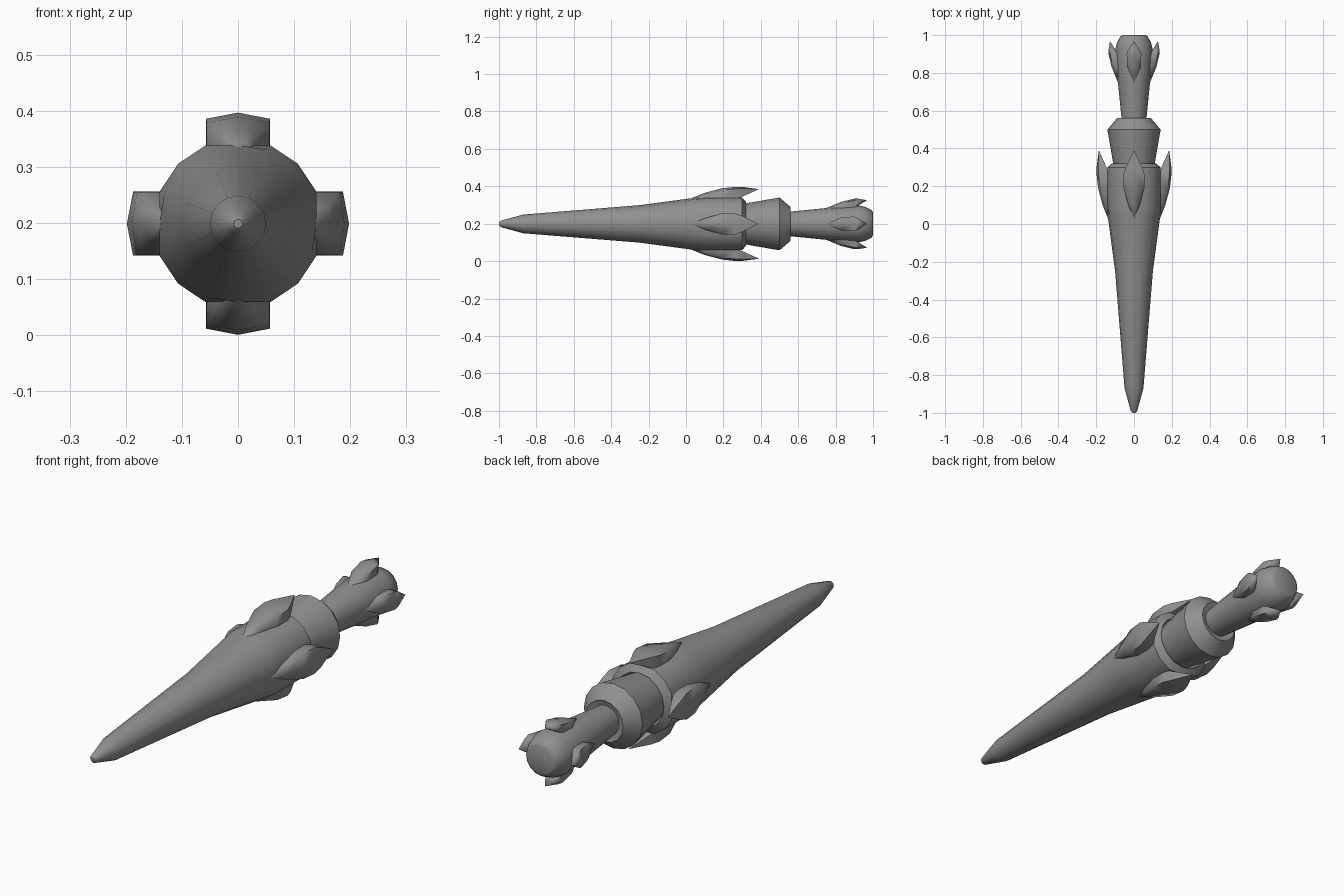
import bpy, bmesh
from math import sin, cos, pi, radians

if "Cube" in bpy.data.objects:
    bpy.data.objects.remove(bpy.data.objects["Cube"])

CZ = 0.199   # height of the long axis
SIDES = 16

# Dark grey finish shared by every part
dark = bpy.data.materials.new("dark_grey")
dark.diffuse_color = (0.28, 0.28, 0.28, 1)
dark.use_nodes = True
dark.node_tree.nodes["Principled BSDF"].inputs["Base Color"].default_value = dark.diffuse_color


def finish(name, bm, angle=35):
    bmesh.ops.remove_doubles(bm, verts=bm.verts, dist=1e-5)
    bmesh.ops.recalc_face_normals(bm, faces=bm.faces)
    me = bpy.data.meshes.new(name)
    bm.to_mesh(me)
    bm.free()
    me.materials.append(dark)
    ob = bpy.data.objects.new(name, me)
    bpy.context.collection.objects.link(ob)
    bpy.ops.object.select_all(action='DESELECT')
    ob.select_set(True)
    bpy.context.view_layer.objects.active = ob
    bpy.ops.object.shade_smooth_by_angle(angle=radians(angle))
    return ob


def lathe(name, profile, flat=None):
    """Turn (y, radius) points round the long axis; flat caps the radius on the four axes."""
    bm = bmesh.new()
    rings = []
    for y, r in profile:
        ring = []
        for i in range(SIDES):
            a = 2 * pi * i / SIDES
            rr = min(r, flat) if flat and i % 4 == 0 else r
            ring.append(bm.verts.new((rr * cos(a), y, CZ + rr * sin(a))))
        rings.append(ring)
    for a, b in zip(rings, rings[1:]):
        for i in range(SIDES):
            j = (i + 1) % SIDES
            bm.faces.new((a[i], a[j], b[j], b[i]))
    bm.faces.new(rings[0])
    bm.faces.new(rings[-1])
    return finish(name, bm)


def leaf_fins(name, stations):
    """Four leaf fins; stations are (y, half width, ridge r, edge r, base r)."""
    for k in range(4):
        bm = bmesh.new()
        a = k * pi / 2
        loops = []
        for y, w, ridge, edge, base in stations:
            pts = [(-w, base), (-w, edge), (0, ridge), (w, edge), (w, base)]
            loops.append([bm.verts.new((r * cos(a) - t * sin(a), y,
                                        CZ + r * sin(a) + t * cos(a))) for t, r in pts])
        for p, q in zip(loops, loops[1:]):
            for i in range(5):
                j = (i + 1) % 5
                bm.faces.new((p[i], p[j], q[j], q[i]))
        finish(f"{name}_{k + 1}", bm, 75)


# Long tapered shaft with a recessed rear rim
lathe("shaft", [(-1.0, 0.008), (-0.99, 0.017), (-0.87, 0.05), (-0.25, 0.10), (0.05, 0.142),
                (0.10, 0.151), (0.30, 0.151), (0.32, 0.118), (0.28, 0.105)], flat=0.14)

# Collar flaring out behind the shaft
lathe("collar", [(0.25, 0.10), (0.32, 0.11), (0.50, 0.141), (0.56, 0.09), (0.55, 0.06)])

# Grip with rounded pommel
lathe("grip", [(0.50, 0.060), (0.56, 0.066), (0.76, 0.086), (0.92, 0.10),
               (0.96, 0.09), (0.993, 0.073), (1.0, 0.060)])

# Large fins round the shaft
leaf_fins("shaft_fin", [(0.03, 0, 0.138, 0.138, 0.138), (0.10, 0.030, 0.166, 0.158, 0.13),
                        (0.19, 0.056, 0.190, 0.180, 0.13), (0.26, 0.057, 0.198, 0.187, 0.13),
                        (0.30, 0.043, 0.198, 0.189, 0.145), (0.39, 0, 0.186, 0.186, 0.186)])

# Small fins round the pommel
leaf_fins("grip_fin", [(0.75, 0, 0.085, 0.085, 0.085), (0.83, 0.036, 0.118, 0.110, 0.08),
                       (0.90, 0.039, 0.135, 0.126, 0.09), (0.92, 0.031, 0.135, 0.128, 0.097),
                       (0.968, 0, 0.127, 0.127, 0.127)])
